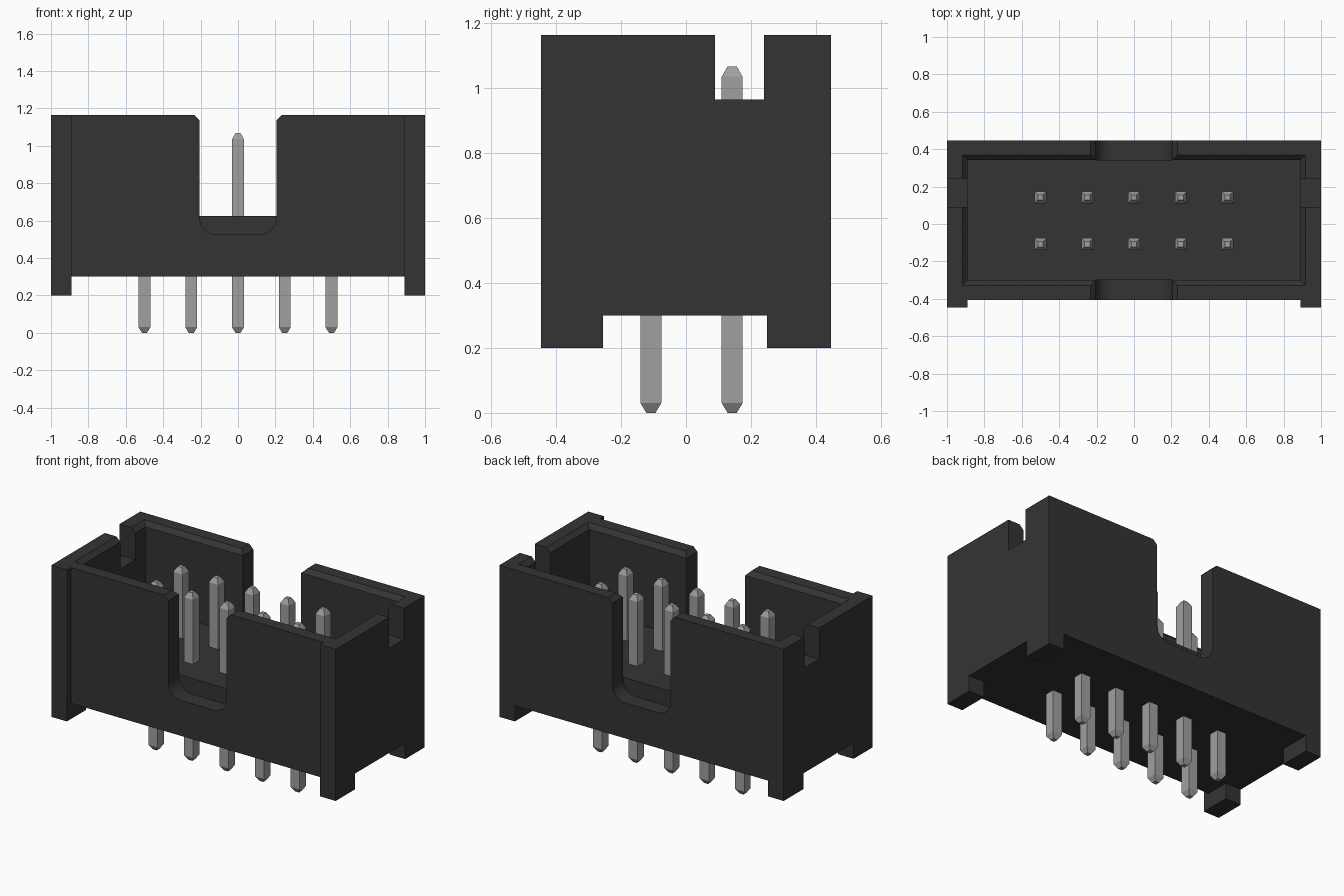
import bpy, bmesh, math

cube = bpy.data.objects.get("Cube")
if cube:
    bpy.data.objects.remove(cube, do_unlink=True)


def material(name, value, rough):
    m = bpy.data.materials.new(name)
    m.use_nodes = True
    col = (value, value, value, 1)
    m.diffuse_color = col
    bsdf = m.node_tree.nodes["Principled BSDF"]
    bsdf.inputs["Base Color"].default_value = col
    bsdf.inputs["Roughness"].default_value = rough
    return m


black = material("black plastic", 0.034, 0.6)
metal = material("grey metal", 0.35, 0.5)


def loft(name, rings, mat):
    """Join rings of equal point count, with a cap at each end."""
    bm = bmesh.new()
    vs = [[bm.verts.new(p) for p in ring] for ring in rings]
    n = len(vs[0])
    for a, b in zip(vs, vs[1:]):
        for i in range(n):
            j = (i + 1) % n
            bm.faces.new((a[i], a[j], b[j], b[i]))
    bm.faces.new(vs[0][::-1])
    bm.faces.new(vs[-1])
    bmesh.ops.recalc_face_normals(bm, faces=bm.faces)
    me = bpy.data.meshes.new(name)
    bm.to_mesh(me)
    bm.free()
    me.materials.append(mat)
    ob = bpy.data.objects.new(name, me)
    bpy.context.collection.objects.link(ob)
    return ob


def rect(x0, x1, y0, y1, z):
    return [(x0, y0, z), (x1, y0, z), (x1, y1, z), (x0, y1, z)]


def box(name, x0, x1, y0, y1, z0, z1):
    return loft(name, [rect(x0, x1, y0, y1, z) for z in (z0, z1)], black)


# Main dimensions
TOP, BASE, FOOT, FLOOR = 1.163, 0.30, 0.20, 0.625
FRONT, BACK, POST = -0.407, 0.447, -0.447
CX, CY0, CY1 = 0.89, -0.30, 0.342      # cavity half width, front and back
CH = 0.028                             # chamfer size

# Housing block with two corner ribs on the front
plan = [(-1, POST), (-CX, POST), (-CX, FRONT), (CX, FRONT), (CX, POST),
        (1, POST), (1, BACK), (-1, BACK)]
housing = loft("housing", [[(x, y, z) for x, y in plan] for z in (FOOT, TOP)], black)

# Cavity with a chamfered rim
e = 2 * CH
cutters = [loft("cavity_cutter", [rect(-CX, CX, CY0, CY1, FLOOR),
                                  rect(-CX, CX, CY0, CY1, TOP - CH),
                                  rect(-CX - e, CX + e, CY0 - e, CY1 + e, TOP + CH)], black)]

# Underside cuts leave four corner feet
cutters.append(box("underside_cutter_long", -CX, CX, -0.6, 0.6, 0.1, BASE))
cutters.append(box("underside_cutter_cross", -1.2, 1.2, -0.255, 0.25, 0.1, BASE))

# Rounded key slots through the front and back walls
SW, SZ, R = 0.205, 0.525, 0.09
half = [(SW + e, TOP + CH), (SW, TOP - CH)]
for i in range(9):
    a = math.radians(90 * i / 8)
    half.append((SW - R + R * math.cos(a), SZ + R - R * math.sin(a)))
profile = half + [(-x, z) for x, z in reversed(half)]
for side, y0, y1 in (("front", -0.6, CY0), ("back", CY1, 0.6)):
    cutters.append(loft(side + "_slot_cutter",
                        [[(x, y, z) for x, z in profile] for y in (y0, y1)], black))

# Square notches in both end walls
for side, x0, x1 in (("left", CX - 0.02, 1.2), ("right", -1.2, 0.02 - CX)):
    cutters.append(box(side + "_notch_cutter", x0, x1, 0.09, 0.24, 0.965, 1.4))

# Apply the cuts, then drop the cutters
for c in cutters:
    c.hide_render = True
    mod = housing.modifiers.new(c.name, "BOOLEAN")
    mod.operation = "DIFFERENCE"
    mod.solver = "EXACT"
    mod.object = c
bpy.context.view_layer.update()
graph = bpy.context.evaluated_depsgraph_get()
cut_mesh = bpy.data.meshes.new_from_object(housing.evaluated_get(graph))
housing.modifiers.clear()
housing.data = cut_mesh
cut_mesh.name = "housing"
for c in cutters:
    bpy.data.objects.remove(c, do_unlink=True)

# Contact pins: two rows of five square pins with tapered ends
W, T = 0.032, 0.014
pin_rings = [rect(-w, w, -w, w, z) for w, z in
             ((T, 0), (W, 0.03), (W, 1.035), (T, 1.067))]
pin_mesh = None
for row, y in (("front", -0.108), ("back", 0.142)):
    for i in range(5):
        name = f"{row}_pin_{i + 1}"
        if pin_mesh is None:
            pin = loft(name, pin_rings, metal)
            pin_mesh = pin.data
        else:
            pin = bpy.data.objects.new(name, pin_mesh)
            bpy.context.collection.objects.link(pin)
        pin.location = ((i - 2) * 0.25, y, 0)
